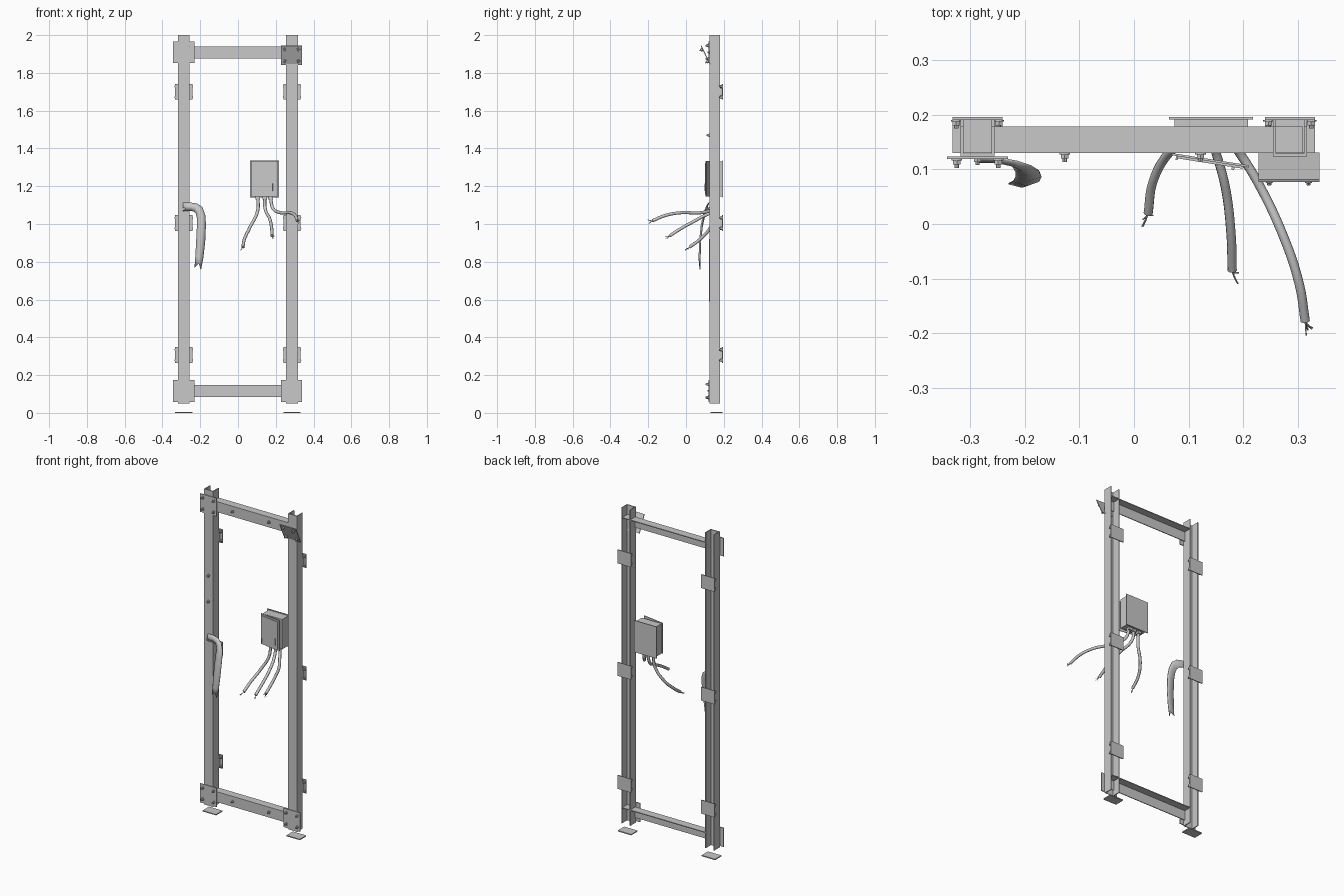
import bpy, bmesh, math, random
from mathutils import Vector, Matrix

if "Cube" in bpy.data.objects:
    bpy.data.objects.remove(bpy.data.objects["Cube"])

random.seed(4)
steel = bpy.data.materials.new("grey_steel")
steel.diffuse_color = (0.58, 0.58, 0.58, 1)
steel.use_nodes = True
steel.node_tree.nodes["Principled BSDF"].inputs["Base Color"].default_value = steel.diffuse_color


def finish(name, bm, smooth=False):
    me = bpy.data.meshes.new(name)
    bm.normal_update()
    bm.to_mesh(me)
    bm.free()
    me.materials.append(steel)
    ob = bpy.data.objects.new(name, me)
    bpy.context.collection.objects.link(ob)
    if smooth:
        for p in me.polygons:
            p.use_smooth = True
    return ob


def add_box(bm, x0, x1, y0, y1, z0, z1, rot=None):
    c = Vector(((x0 + x1) / 2, (y0 + y1) / 2, (z0 + z1) / 2))
    m = Matrix.Translation(c) @ (rot or Matrix()) @ Matrix.Diagonal((x1 - x0, y1 - y0, z1 - z0, 1))
    bmesh.ops.create_cube(bm, size=1, matrix=m)


def box(name, *dims, rot=None):
    bm = bmesh.new()
    add_box(bm, *dims, rot=rot)
    return finish(name, bm)


def extrude_profile(name, pts, axis_from, axis_to, axis):
    # closed 2D outline swept along z (x,y outline) or along x (y,z outline)
    bm = bmesh.new()
    place = (lambda p, t: (p[0], p[1], t)) if axis == "z" else (lambda p, t: (t, p[0], p[1]))
    f = bm.faces.new([bm.verts.new(place(p, axis_from)) for p in pts])
    ext = bmesh.ops.extrude_face_region(bm, geom=[f])["geom"]
    d = axis_to - axis_from
    bmesh.ops.translate(bm, vec=(0, 0, d) if axis == "z" else (d, 0, 0),
                        verts=[v for v in ext if isinstance(v, bmesh.types.BMVert)])
    bmesh.ops.recalc_face_normals(bm, faces=bm.faces)
    return finish(name, bm)


def bolts(name, spots, y, matrix=None):
    # washer, hex nut and short stud, pointing to the front
    bm = bmesh.new()
    turn = Matrix.Rotation(math.pi / 2, 4, "X")
    for x, z in spots:
        for r, h, n in ((0.010, 0.003, 12), (0.0075, 0.010, 6), (0.004, 0.016, 8)):
            bmesh.ops.create_cone(bm, cap_ends=True, segments=n, radius1=r, radius2=r, depth=h,
                                  matrix=Matrix.Translation((x, y - h / 2, z)) @ turn)
    if matrix:
        bm.transform(matrix)
    return finish(name, bm)


def tube(name, pts, radius, res=8, bevel=3):
    cu = bpy.data.curves.new(name, "CURVE")
    cu.dimensions = "3D"
    cu.bevel_depth, cu.bevel_resolution, cu.resolution_u = radius, bevel, res
    cu.use_fill_caps = True
    sp = cu.splines.new("BEZIER")
    sp.bezier_points.add(len(pts) - 1)
    for b, p in zip(sp.bezier_points, pts):
        b.co = p
        b.handle_left_type = b.handle_right_type = "AUTO"
    cu.materials.append(steel)
    ob = bpy.data.objects.new(name, cu)
    bpy.context.collection.objects.link(ob)


# Upright channels, open to the back, with feet and rear brackets
for side, cx in (("left", -0.287), ("right", 0.286)):
    a, b, t, yf, yb = cx - 0.031, cx + 0.031, 0.005, 0.124, 0.179
    extrude_profile(side + "_post", [(a, yb), (a, yf), (b, yf), (b, yb), (b - t, yb),
                                     (b - t, yf + t), (a + t, yf + t), (a + t, yb)], 0.05, 2.0, "z")
    box(side + "_foot", cx - 0.046, cx + 0.046, 0.13, 0.192, 0, 0.006)
    for i, z in enumerate((0.307, 1.005, 1.70)):
        bm = bmesh.new()
        add_box(bm, cx - 0.046, cx + 0.046, 0.191, 0.196, z - 0.042, z + 0.042)
        for s in (-1, 1):
            add_box(bm, cx + s * 0.0285 - 0.0025, cx + s * 0.0285 + 0.0025,
                    0.175, 0.192, z - 0.035, z + 0.035)
        finish(f"{side}_rear_bracket_{i}", bm)
        bolts(f"{side}_bracket_bolts_{i}",
              [(cx + s * 0.039, z + d) for s in (-1, 1) for d in (-0.028, 0.028)], 0.191)

# Cross rails: angle section with the flange on top
for name, z0, z1 in (("lower_rail", 0.084, 0.148), ("upper_rail", 1.876, 1.94)):
    extrude_profile(name, [(0.130, z0), (0.135, z0), (0.135, z1 - 0.005), (0.179, z1 - 0.005),
                           (0.179, z1), (0.130, z1)], -0.257, 0.31, "x")
    bolts(name + "_bolts", [(-0.127, (z0 + z1) / 2), (0.122, (z0 + z1) / 2)], 0.130)

# Corner plates; the upper right one has come loose and tilts forward
for name, cx, z0, z1 in (("lower_left", -0.287, 0.058, 0.175), ("lower_right", 0.284, 0.058, 0.175),
                         ("upper_left", -0.287, 1.853, 1.966)):
    box(name + "_corner_plate", cx - 0.056, cx + 0.056, 0.119, 0.124, z0, z1)
    zc = (z0 + z1) / 2
    bolts(name + "_plate_bolts", [(cx + s * 0.038, zc + d) for s in (-1, 1) for d in (-0.035, 0.035)], 0.119)
tilt = Matrix.Translation((0.284, 0.104, 1.894)) @ Matrix.Rotation(math.radians(26), 4, "X")
bm = bmesh.new()
add_box(bm, -0.056, 0.056, -0.0025, 0.0025, -0.056, 0.056)
bm.transform(tilt)
finish("loose_corner_plate", bm)
bolts("loose_plate_bolts", [(s * 0.036, d) for s in (-1, 1) for d in (-0.035, 0.035)], -0.0025, tilt)

# Bolts and slot on the post fronts
bolts("left_post_bolts", [(-0.287, z) for z in (1.08, 1.31, 1.47)], 0.124)
box("right_post_slot", 0.283, 0.287, 0.1225, 0.1245, 0.59, 0.92)

# Junction box: back plate, body, slightly open lid with latch
box("box_back_plate", 0.064, 0.218, 0.192, 0.196, 1.14, 1.336)
box("box_body", 0.074, 0.209, 0.132, 0.193, 1.145, 1.33)
ajar = Matrix.Translation((0.07, 0.130, 0)) @ Matrix.Rotation(math.radians(-9), 4, "Z")
for name, d in (("box_lid", (0, 0.143, -0.004, 0, 1.145, 1.333)),
                ("box_lid_panel", (0.010, 0.133, -0.008, -0.003, 1.155, 1.323)),
                ("box_latch", (0.112, 0.117, -0.013, -0.007, 1.175, 1.215)),
                ("box_hinge", (0.008, 0.012, -0.011, -0.003, 1.16, 1.18))):
    bm = bmesh.new()
    add_box(bm, *d)
    bm.transform(ajar)
    finish(name, bm)

# Cables hanging out of the box, with frayed wire ends
cables = [
    [(0.105, 0.165, 1.15), (0.104, 0.158, 1.07), (0.062, 0.128, 0.98), (0.034, 0.075, 0.92), (0.026, 0.02, 0.878)],
    [(0.142, 0.165, 1.15), (0.143, 0.155, 1.085), (0.167, 0.07, 1.03), (0.178, -0.02, 0.98), (0.18, -0.085, 0.938)],
    [(0.172, 0.165, 1.15), (0.184, 0.145, 1.085), (0.225, 0.08, 1.06), (0.275, -0.025, 1.06),
     (0.303, -0.11, 1.045), (0.314, -0.178, 1.017)],
]
for i, pts in enumerate(cables):
    tube(f"cable_{i}", pts, 0.0085)
    box(f"cable_gland_{i}", pts[0][0] - 0.012, pts[0][0] + 0.012, 0.153, 0.177, 1.13, 1.147)
    end = Vector(pts[-1])
    ahead = (end - Vector(pts[-2])).normalized()
    for k in range(5):
        spread = Vector([random.uniform(-1, 1) for _ in range(3)]) * 0.014
        tube(f"frayed_wire_{i}_{k}", [end - ahead * 0.006, end + ahead * 0.008 + spread * 0.3,
                                      end + ahead * 0.016 + spread], 0.0013, 2, 0)

# Torn metal strip: arches off the left post and hangs down; (outer x, z, inner x, z, y)
strip = [(-0.29, 1.113, -0.29, 1.068, 0.122), (-0.25, 1.113, -0.25, 1.07, 0.121),
         (-0.215, 1.108, -0.232, 1.066, 0.115), (-0.188, 1.088, -0.222, 1.054, 0.106),
         (-0.174, 1.05, -0.217, 1.03, 0.097), (-0.17, 1.0, -0.217, 0.99, 0.088),
         (-0.174, 0.91, -0.221, 0.91, 0.079), (-0.184, 0.82, -0.226, 0.82, 0.076)]
bm = bmesh.new()
rows = []
for ox, oz, ix, iz, y in strip:
    o, n = Vector((ox, y, oz)), Vector((ix, y, iz))
    mid = (o + n) / 2 - Vector((0, 0.008, 0))
    rows.append([bm.verts.new(p) for p in (o, mid, n)])
for r, s in zip(rows, rows[1:]):
    for j in (0, 1):
        bm.faces.new((r[j], r[j + 1], s[j + 1], s[j]))
# forked torn end
o, m, n = rows[-1]
tips = [bm.verts.new(p) for p in ((-0.196, 0.074, 0.758), (-0.208, 0.07, 0.79), (-0.23, 0.074, 0.77))]
bm.faces.new((o, m, tips[1], tips[0]))
bm.faces.new((m, n, tips[2], tips[1]))
bmesh.ops.recalc_face_normals(bm, faces=bm.faces)
ob = finish("torn_strip", bm, True)
mod = ob.modifiers.new("thickness", "SOLIDIFY")
mod.thickness, mod.offset = 0.003, 0
